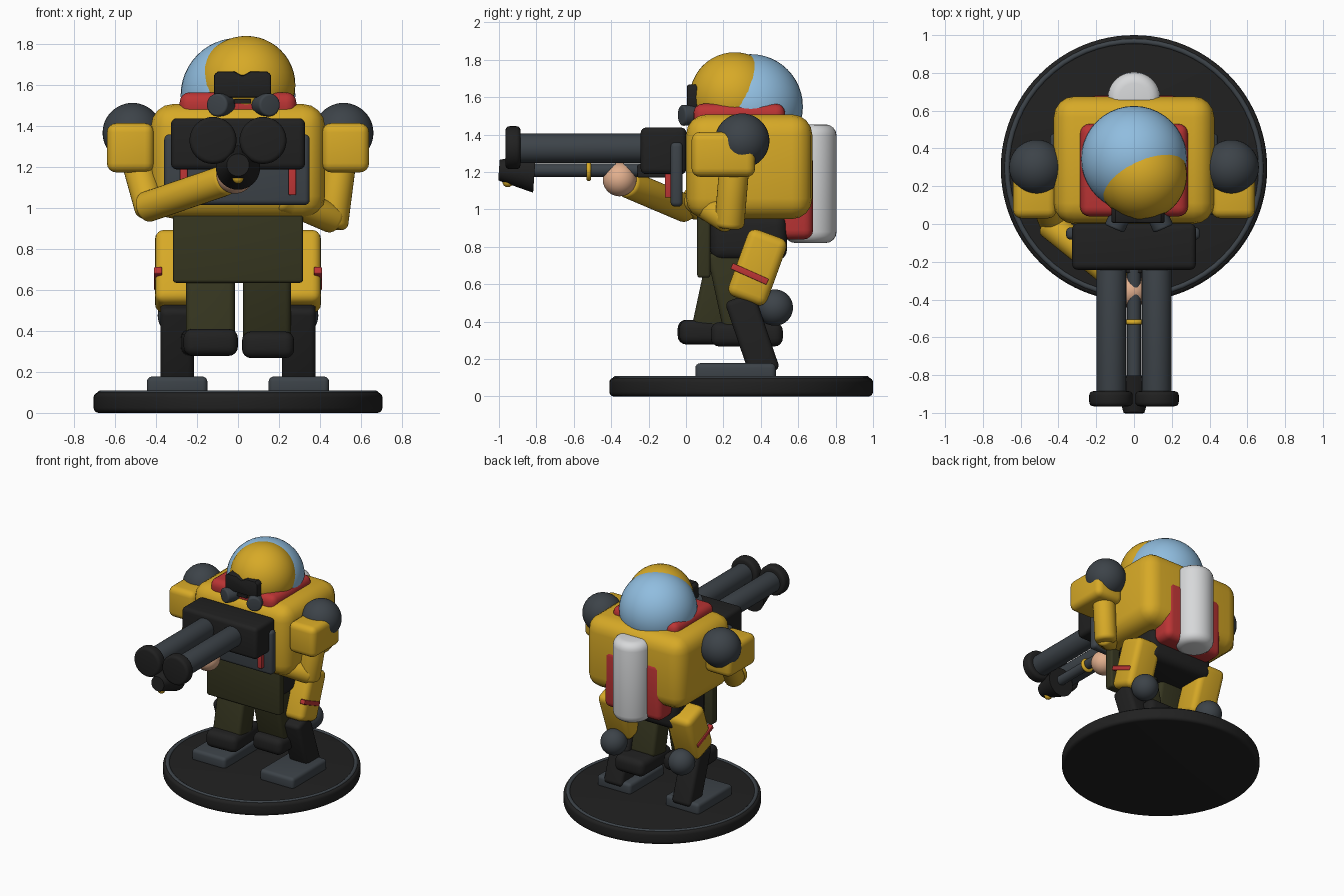
import bpy, bmesh, math
from mathutils import Vector, Matrix

cube = bpy.data.objects.get("Cube")
if cube:
    bpy.data.objects.remove(cube, do_unlink=True)


def material(name, r, g, b):
    m = bpy.data.materials.new(name)
    m.use_nodes = True
    m.diffuse_color = (r, g, b, 1)
    m.node_tree.nodes["Principled BSDF"].inputs["Base Color"].default_value = (r, g, b, 1)
    return m


YELLOW = material("armour yellow", .68, .40, .02)
BLACK = material("soft black", .015, .015, .015)
GREY = material("gunmetal", .046, .056, .066)
OLIVE = material("olive cloth", .036, .036, .014)
RED = material("red", .5, .035, .035)
BLUE = material("pale blue glass", .28, .51, .74)
WHITE = material("tank white", .68, .69, .70)
SKIN = material("skin", .76, .43, .27)


def finish(name, bm, mat, matrix, bevel=0, segments=4):
    """Turn a bmesh into a smooth-by-angle object, rounding its sharp edges."""
    if bevel:
        edges = [e for e in bm.edges if e.calc_face_angle(0) > .8]
        bmesh.ops.bevel(bm, geom=edges, offset=bevel, segments=segments,
                        profile=.5, affect='EDGES', clamp_overlap=True)
    bmesh.ops.recalc_face_normals(bm, faces=bm.faces)
    mesh = bpy.data.meshes.new(name)
    bm.to_mesh(mesh)
    bm.free()
    mesh.materials.append(mat)
    obj = bpy.data.objects.new(name, mesh)
    bpy.context.collection.objects.link(obj)
    obj.matrix_world = matrix
    bpy.ops.object.select_all(action='DESELECT')
    obj.select_set(True)
    bpy.context.view_layer.objects.active = obj
    bpy.ops.object.shade_smooth_by_angle(angle=math.radians(35))
    return obj


def box(name, center, size, mat, bevel=.03, tilt=0, yaw=0):
    bm = bmesh.new()
    bmesh.ops.create_cube(bm, size=1)
    bmesh.ops.scale(bm, vec=size, verts=bm.verts)
    turn = Matrix.Rotation(math.radians(yaw), 4, 'Z') @ Matrix.Rotation(math.radians(tilt), 4, 'X')
    return finish(name, bm, mat, Matrix.Translation(center) @ turn, bevel)


def ball(name, center, radius, mat):
    bm = bmesh.new()
    bmesh.ops.create_uvsphere(bm, u_segments=40, v_segments=24, radius=radius)
    return finish(name, bm, mat, Matrix.Translation(center))


def rod(name, a, b, r1, mat, r2=None, bevel=0, sides=32):
    """Cylinder or cone running from point a to point b."""
    a, b = Vector(a), Vector(b)
    bm = bmesh.new()
    bmesh.ops.create_cone(bm, cap_ends=True, segments=sides, radius1=r1,
                          radius2=r1 if r2 is None else r2, depth=(b - a).length)
    turn = (b - a).to_track_quat('Z', 'Y').to_matrix().to_4x4()
    return finish(name, bm, mat, Matrix.Translation((a + b) / 2) @ turn, bevel)


def beam(name, x, top, bottom, width, depth, mat, bevel):
    """Leg box in a side plane; top and bottom are (y, z) points."""
    dy, dz = top[0] - bottom[0], top[1] - bottom[1]
    center = (x, (top[0] + bottom[0]) / 2, (top[1] + bottom[1]) / 2)
    return box(name, center, (width, depth, math.hypot(dy, dz)), mat, bevel,
               tilt=-math.degrees(math.atan2(dy, dz)))


def ring(name, center, major, minor, mat, axis='Z'):
    bpy.ops.mesh.primitive_torus_add(location=center, major_radius=major, minor_radius=minor,
                                     major_segments=64, minor_segments=10)
    obj = bpy.context.object
    obj.name = name
    if axis == 'Y':
        obj.rotation_euler.x = math.pi / 2
    obj.data.materials.append(mat)
    bpy.ops.object.shade_smooth()


# Round stand
rod("stand", (0, .295, 0), (0, .295, .1), .705, BLACK, bevel=.025, sides=96)
ring("stand_ring", (0, .295, .094), .672, .015, GREY)

# Torso, hips, collar and cloth
box("torso", (0, .338, 1.228), (.85, .675, .56), YELLOW, .11)
box("hips", (0, .335, .85), (.56, .41, .25), BLACK, .06)
box("collar", (0, .285, 1.5), (.57, .49, .13), RED, .05)
box("front_apron", (0, .095, .815), (.635, .07, .36), OLIVE, .015)

# Back pack and tank
box("back_pack", (0, .59, 1.07), (.5, .18, .46), RED, .05)
rod("back_tank", (0, .665, .82), (0, .665, 1.455), .14, WHITE, bevel=.06)

# Paired walker legs and shoulders
for side, s in (("left", 1), ("right", -1)):
    box(side + "_foot", (s * .297, .265, .13), (.295, .43, .095), GREY, .025)
    beam(side + "_shin", s * .297, (.285, .53), (.425, .12), .165, .165, BLACK, .03)
    ball(side + "_knee", (s * .295, .475, .475), .097, GREY)
    box(side + "_thigh", (s * .295, .382, .69), (.22, .22, .38), YELLOW, .045, tilt=-20)
    box(side + "_thigh_strap", (s * .39, .34, .655), (.04, .21, .034), RED, .006, tilt=-24)
    ball(side + "_shoulder", (s * .515, .3, 1.367), .146, GREY)
    box(side + "_shoulder_guard", (s * .525, .2, 1.294), (.23, .34, .24), YELLOW, .045)

# Hanging legs in cloth with boots, the right one further forward
beam("left_trouser", .142, (.2, .78), (.29, .36), .235, .18, OLIVE, .03)
beam("right_trouser", -.135, (.21, .78), (.12, .36), .24, .18, OLIVE, .03)
box("left_boot", (.147, .325, .332), (.255, .385, .13), BLACK, .045)
box("right_boot", (-.14, .14, .344), (.265, .36, .132), BLACK, .045, yaw=3)

# Arms and supporting hand
rod("left_upper_arm", (.5, .26, 1.25), (.455, .23, .9), .08, YELLOW, bevel=.03)
rod("left_forearm", (.48, .23, .94), (.2, .04, 1.06), .072, YELLOW, bevel=.03)
rod("right_upper_arm", (-.5, .2, 1.25), (-.425, .0, .98), .075, YELLOW, bevel=.03)
rod("right_forearm", (-.46, .01, 1.0), (-.05, -.32, 1.14), .075, YELLOW, bevel=.025)
ball("right_hand", (-.015, -.355, 1.16), .09, SKIN)

# Helmet made of two overlapping domes
ball("rear_dome", (0, .345, 1.55), .28, BLUE)
ball("helmet", (.04, .26, 1.6), .24, YELLOW)

# Notched eye mask
outline = [(-.14, 1.54), (.14, 1.54), (.14, 1.65), (.12, 1.667), (.04, 1.667),
           (0, 1.645), (-.04, 1.667), (-.12, 1.667), (-.14, 1.65)]
bm = bmesh.new()
face = bm.faces.new([bm.verts.new((x, .005, z)) for x, z in outline])
ext = bmesh.ops.extrude_face_region(bm, geom=[face])
bmesh.ops.translate(bm, vec=(0, .09, 0), verts=[v for v in ext["geom"] if isinstance(v, bmesh.types.BMVert)])
finish("eye_mask", bm, BLACK, Matrix.Translation((.022, 0, 0)), .01, 2)

# Breather slot and filters
box("breather_slot", (.022, .03, 1.52), (.085, .03, .022), BLACK, .004)
for side, s in (("left", 1), ("right", -1)):
    rod(side + "_filter", (.026 + s * .08, .09, 1.505), (.026 + s * .13, -.025, 1.503), .056, GREY, bevel=.012)

# Chest panel with red bars
box("chest_panel", (-.005, -.05, 1.187), (.71, .065, .345), GREY, .025)
for side, s in (("left", 1), ("right", -1)):
    box(side + "_panel_bar", (s * .265, -.095, 1.13), (.036, .035, .135), RED, .006)

# Twin-barrelled gun
box("gun_body", (0, -.12, 1.313), (.655, .245, .25), BLACK, .03)
for side, s in (("left", 1), ("right", -1)):
    rod(side + "_barrel", (s * .12, -.2, 1.326), (s * .12, -.9, 1.326), .079, GREY, bevel=.008)
    rod(side + "_muzzle", (s * .122, -.885, 1.33), (s * .122, -.965, 1.33), .115, BLACK, bevel=.022)

# Lower tube, grip, ring and nozzle
rod("lower_tube", (0, -.1, 1.21), (0, -.85, 1.21), .036, GREY)
box("lower_grip", (0, -.16, 1.205), (.1, .2, .07), BLACK, .01)
ring("tube_ring", (0, -.52, 1.205), .04, .014, YELLOW, 'Y')
rod("nozzle", (0, -.81, 1.197), (0, -1, 1.21), .108, BLACK, r2=.055)
ball("pilot_light", (0, -.953, 1.147), .028, YELLOW)
